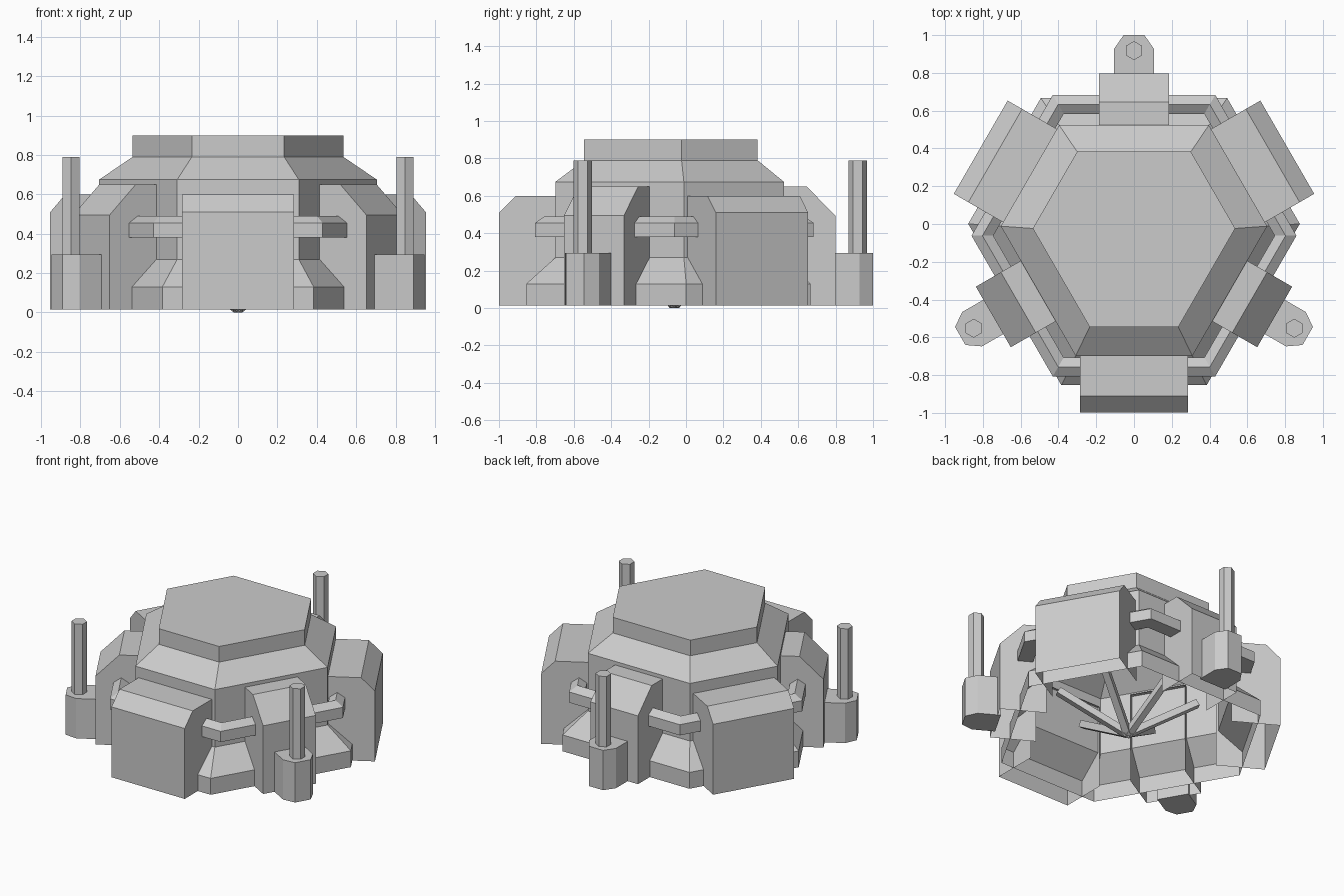
import bpy, bmesh, math
from mathutils import Vector, Matrix

if "Cube" in bpy.data.objects:
    bpy.data.objects.remove(bpy.data.objects["Cube"], do_unlink=True)

CENTRE = Vector((0, -0.062, 0))
BASE = 0.015
BLOCK_ANGLES = (-90, 30, 150)
HOUSING_ANGLES = (90, 210, 330)

grey = bpy.data.materials.new("light grey")
grey.use_nodes = True
grey.diffuse_color = (0.6, 0.6, 0.6, 1)
grey.node_tree.nodes["Principled BSDF"].inputs["Base Color"].default_value = (0.6, 0.6, 0.6, 1)


def make(name, bm, angle=0):
    """Turn a bmesh into an object; local +x points outwards along the angle."""
    bmesh.ops.recalc_face_normals(bm, faces=bm.faces)
    bm.transform(Matrix.Translation(CENTRE) @ Matrix.Rotation(math.radians(angle), 4, 'Z'))
    mesh = bpy.data.meshes.new(name)
    bm.to_mesh(mesh)
    bm.free()
    mesh.materials.append(grey)
    ob = bpy.data.objects.new(name, mesh)
    bpy.context.collection.objects.link(ob)
    return ob


def polar(r, deg, z=0):
    a = math.radians(deg)
    return Vector((r * math.cos(a), r * math.sin(a), z))


def loft(rings, cap_start=True, cap_end=True):
    """Skin a list of equally long closed rings."""
    bm = bmesh.new()
    loops = [[bm.verts.new(p) for p in ring] for ring in rings]
    for a, b in zip(loops, loops[1:]):
        for i in range(len(a)):
            j = (i + 1) % len(a)
            bm.faces.new((a[i], a[j], b[j], b[i]))
    if cap_start:
        bm.faces.new(loops[0])
    if cap_end:
        bm.faces.new(loops[-1])
    return bm


def open_box(profile, half_width):
    """Extrude an outward/height profile sideways, leaving the underside and back open."""
    bm = bmesh.new()
    sides = [[bm.verts.new((d, s * half_width, z)) for d, z in profile] for s in (-1, 1)]
    for i in range(len(profile) - 1):
        bm.faces.new((sides[0][i], sides[0][i + 1], sides[1][i + 1], sides[1][i]))
    for side in sides:
        # side panel closes down to the base at its inner edge
        inner = bm.verts.new((profile[0][0], side[0].co.y, BASE))
        bm.faces.new(side + [inner])
    return bm


# Hollow six-sided body with uneven edges
corner_angles = [a + s * 25.9 for a in BLOCK_ANGLES for s in (-1, 1)]
levels = [(0.88, BASE), (0.88, 0.13), (0.707, 0.27), (0.707, 0.675), (0.537, 0.79), (0.537, 0.90)]
make("body", loft([[polar(r, a, z) for a in corner_angles] for r, z in levels], cap_start=False))

# Wide blocks with a sloped outer top edge
for n, angle in enumerate(BLOCK_ANGLES, 1):
    profile = [(0.62, 0.60), (0.848, 0.60), (0.937, 0.51), (0.937, BASE)]
    make(f"side_block_{n}", open_box(profile, 0.285), angle)

# Narrow housings, each with a foot and a six-sided post
for n, angle in enumerate(HOUSING_ANGLES, 1):
    profile = [(0.56, 0.65), (0.707, 0.65), (0.86, 0.495), (0.86, BASE)]
    make(f"post_housing_{n}", open_box(profile, 0.185), angle)

    outline = [(0.84, -0.105), (0.99, -0.105), (1.062, -0.055),
               (1.062, 0.055), (0.99, 0.105), (0.84, 0.105)]
    make(f"post_foot_{n}", loft([[(x, y, z) for x, y in outline] for z in (BASE, 0.295)]), angle)

    post = [[Vector((0.98, 0, 0)) + polar(0.05, k * 60, z) for k in range(6)] for z in (0.29, 0.79)]
    make(f"post_{n}", loft(post), angle)

# Bent bars joining each block to the housings beside it
section = [(0.745, 0.38), (0.745, 0.455), (0.695, 0.49), (0.645, 0.455), (0.645, 0.38)]
for n, angle in enumerate(BLOCK_ANGLES, 1):
    for side, label in ((1, "a"), (-1, "b")):
        turn = Matrix.Rotation(math.radians(60 * side), 3, 'Z')
        start = [Vector((d, side * 0.27, z)) for d, z in section]
        bend = [Vector((d, side * d * math.tan(math.radians(30)), z)) for d, z in section]
        end = [turn @ Vector((d, -side * 0.17, z)) for d, z in section]
        make(f"link_bar_{n}{label}", loft([start, bend, end]), angle)

# Thin struts fanning up from the middle of the underside
for n in range(6):
    bm = bmesh.new()
    bmesh.ops.create_cube(bm, size=1)
    bottom, top = Vector((0, 0, 0.02)), Vector((0.45, 0, 0.29))
    along = top - bottom
    bm.transform(Matrix.Translation((bottom + top) / 2)
                 @ along.to_track_quat('X', 'Z').to_matrix().to_4x4()
                 @ Matrix.Diagonal((along.length, 0.045, 0.045, 1)))
    make(f"under_strut_{n + 1}", bm, 30 + n * 60)
